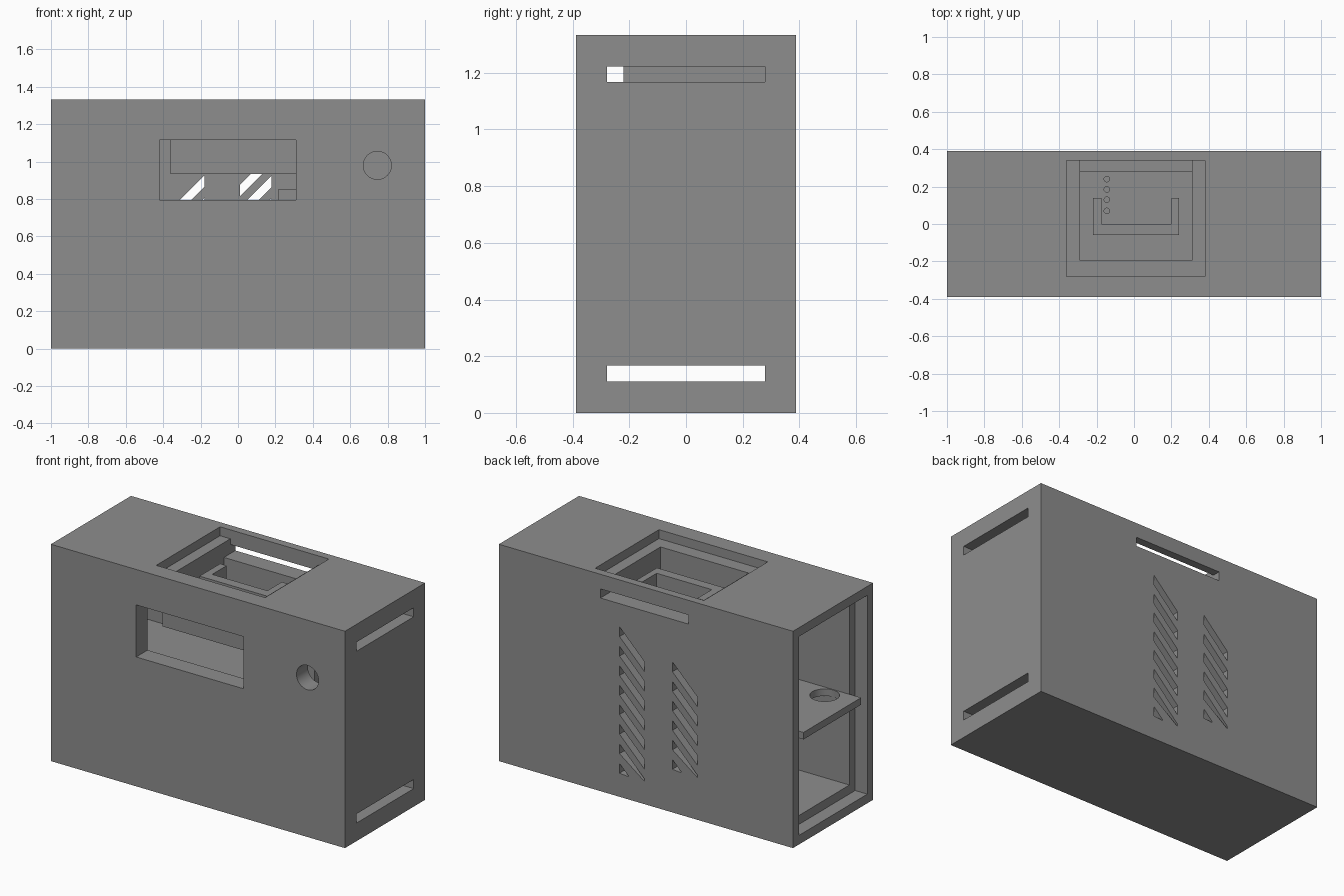
import bpy, bmesh, math

if "Cube" in bpy.data.objects:
    bpy.data.objects.remove(bpy.data.objects["Cube"])

grey = bpy.data.materials.new("plain grey")
grey.diffuse_color = (0.27, 0.27, 0.27, 1)
grey.use_nodes = True
grey.node_tree.nodes["Principled BSDF"].inputs["Base Color"].default_value = grey.diffuse_color


def finish(bm, name):
    bmesh.ops.recalc_face_normals(bm, faces=bm.faces)
    me = bpy.data.meshes.new(name)
    bm.to_mesh(me)
    bm.free()
    me.materials.append(grey)
    ob = bpy.data.objects.new(name, me)
    bpy.context.collection.objects.link(ob)
    return ob


def prism(bm, pts, lo, hi, axis):
    """Extrude a 2D outline along z ('z') or along y ('y')."""
    put = (lambda p, d: (p[0], p[1], d)) if axis == 'z' else (lambda p, d: (p[0], d, p[1]))
    a = [bm.verts.new(put(p, lo)) for p in pts]
    b = [bm.verts.new(put(p, hi)) for p in pts]
    bm.faces.new(a)
    bm.faces.new(b[::-1])
    for i in range(len(pts)):
        j = (i + 1) % len(pts)
        bm.faces.new((a[i], b[i], b[j], a[j]))


def solid(name, pts, lo, hi, axis='z'):
    bm = bmesh.new()
    prism(bm, pts, lo, hi, axis)
    return finish(bm, name)


def box(name, x0, x1, y0, y1, z0, z1):
    return solid(name, [(x0, y0), (x1, y0), (x1, y1), (x0, y1)], z0, z1)


def circle(cx, cy, r, n=32):
    return [(cx + r * math.cos(2 * math.pi * i / n), cy + r * math.sin(2 * math.pi * i / n))
            for i in range(n)]


def cut(target, tool):
    m = target.modifiers.new("cut", 'BOOLEAN')
    m.operation, m.solver, m.object = 'DIFFERENCE', 'EXACT', tool
    bpy.context.view_layer.objects.active = target
    bpy.ops.object.modifier_apply(modifier=m.name)
    bpy.data.objects.remove(tool)


# Casing: hollow body, open on the left with a rebate for a lid
casing = box("casing", -1, 1, -0.389, 0.389, 0, 1.333)
cut(casing, box("cavity", -1.1, 0.889, -0.278, 0.278, 0.111, 1.222))
cut(casing, box("lid_rebate", -1.1, -0.917, -0.333, 0.333, 0.056, 1.278))

# Lid tab slots in the right wall
for z in (0.111, 1.167):
    cut(casing, box("tab_slot", 0.8, 1.1, -0.278, 0.278, z, z + 0.056))

# Front window and round button hole
cut(casing, box("window", -0.42, 0.31, -0.5, -0.25, 0.795, 1.115))
cut(casing, solid("button_hole", circle(0.745, 0.98, 0.075), -0.5, -0.25, 'y'))

# Top recess, opening into the tray, and insertion slot through the back
cut(casing, box("top_recess", -0.36, 0.38, -0.28, 0.34, 1.278, 1.4))
cut(casing, box("top_opening", -0.29, 0.31, -0.195, 0.277, 1.15, 1.3))
cut(casing, box("slot_well", -0.29, 0.31, 0.25, 0.34, 1.187, 1.3))
cut(casing, box("back_slot", -0.29, 0.31, 0.25, 0.5, 1.187, 1.243))

# Two columns of diagonal vents in the back wall: x range, top offset, count, lowest z
bm = bmesh.new()
for x0, x1, top, count, zmin in ((0.01, 0.18, 0.865, 8, 0.14), (-0.35, -0.18, 1.105, 6, 0.26)):
    for k in range(count):
        hi = top - 0.12 * k
        lo = hi - 0.06
        xa = max(x0, zmin - hi + 0.005)
        prism(bm, [(xa, xa + hi), (x1, x1 + hi), (x1, max(x1 + lo, zmin)),
                   (xa, max(xa + lo, zmin))], 0.25, 0.5, 'y')
cut(casing, finish(bm, "vents"))

# Tray hanging under the top opening, with a row of wire holes
tray = box("tray", -0.36, 0.38, -0.22, 0.278, 0.935, 1.222)
cut(tray, box("tray_inside", -0.29, 0.31, -0.195, 0.3, 0.99, 1.3))
bm = bmesh.new()
for y in (0.07, 0.13, 0.185, 0.24):
    prism(bm, circle(-0.145, y, 0.015, 16), 0.9, 1.05, 'z')
cut(tray, finish(bm, "wire_holes"))

# U-shaped holder standing in the tray
solid("holder", [(-0.22, -0.06), (0.24, -0.06), (0.24, 0.14), (0.2, 0.14), (0.2, 0),
                 (-0.175, 0), (-0.175, 0.14), (-0.22, 0.14)], 0.985, 1.22)

# Middle shelf with a cable hole, and a support block on it
shelf = box("shelf", -0.995, 0.889, -0.28, 0.28, 0.625, 0.668)
cut(shelf, solid("cable_hole", circle(-0.81, -0.19, 0.083), 0.5, 0.8))
box("support_block", 0.215, 0.45, 0.1, 0.278, 0.668, 0.85)

# Flat faces, smooth round holes
for ob in bpy.context.scene.objects:
    ob.select_set(True)
bpy.context.view_layer.objects.active = casing
bpy.ops.object.shade_smooth_by_angle(angle=math.radians(30))
